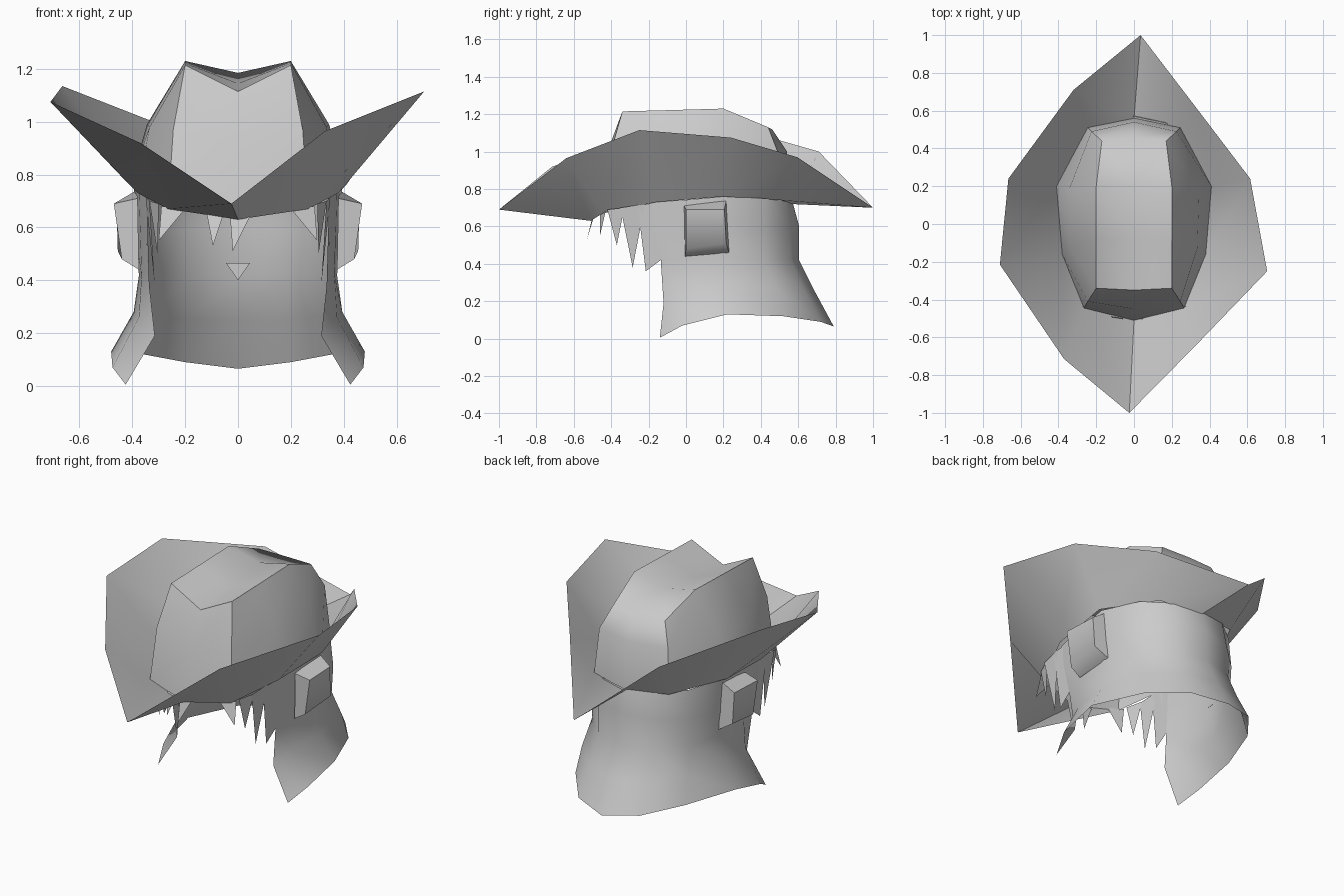
import bpy
import bmesh
import math

cube = bpy.data.objects.get("Cube")
if cube:
    bpy.data.objects.remove(cube, do_unlink=True)

# Single plain grey material
grey = bpy.data.materials.new("plain_grey")
grey.use_nodes = True
GREY = (0.6, 0.6, 0.6, 1)
grey.diffuse_color = GREY
grey.node_tree.nodes["Principled BSDF"].inputs["Base Color"].default_value = GREY


def finish(name, bm, angle=50):
    bmesh.ops.remove_doubles(bm, verts=bm.verts, dist=0.0005)
    bmesh.ops.recalc_face_normals(bm, faces=bm.faces)
    me = bpy.data.meshes.new(name)
    bm.to_mesh(me)
    bm.free()
    me.materials.append(grey)
    ob = bpy.data.objects.new(name, me)
    bpy.context.collection.objects.link(ob)
    bpy.ops.object.select_all(action='DESELECT')
    ob.select_set(True)
    bpy.context.view_layer.objects.active = ob
    bpy.ops.object.shade_smooth_by_angle(angle=math.radians(angle))
    return ob


def ring(half):
    """Full loop from a half loop running front to back along +x."""
    return half + [(-x, y, z) for x, y, z in half[-2:0:-1]]


def loft(bm, rows, closed):
    """Quads between successive rows of points."""
    grid = [[bm.verts.new(p) for p in row] for row in rows]
    n = len(rows[0])
    for a, b in zip(grid, grid[1:]):
        for i in range(n if closed else n - 1):
            j = (i + 1) % n
            bm.faces.new((a[i], a[j], b[j], b[i]))
    return grid


# Brim: thin upturned sheet, slightly skewed, between the head loop and the rim
head_loop = ring([(0, -0.51, 0.63), (0.265, -0.445, 0.67), (0.38, -0.16, 0.73),
                  (0.41, 0.2, 0.76), (0.245, 0.51, 0.74), (0, 0.56, 0.72)])
rim = [(-0.025, -1.0, 0.69), (0.33, -0.64, 0.965), (0.705, -0.25, 1.115),
       (0.615, 0.24, 1.075), (0.345, 0.595, 0.97), (0.035, 1.0, 0.70),
       (-0.32, 0.71, 1.0), (-0.665, 0.24, 1.135), (-0.71, -0.215, 1.075),
       (-0.37, -0.715, 0.92)]
bm = bmesh.new()
loft(bm, [head_loop, rim], True)
finish("hat_brim", bm)

# Crown: walls narrowing to two ridges with a creased valley between them
shoulder = ring([(0, -0.45, 0.92), (0.245, -0.41, 0.97), (0.335, -0.13, 0.98),
                 (0.345, 0.18, 0.99), (0.225, 0.49, 1.0), (0, 0.54, 1.0)])
ridge_half = [(0, -0.35, 1.115), (0.2, -0.34, 1.215), (0.2, -0.08, 1.222),
              (0.2, 0.2, 1.23), (0.17, 0.44, 1.13), (0, 0.46, 1.12)]
bm = bmesh.new()
top = loft(bm, [head_loop, shoulder, ring(ridge_half)], True)[-1]
valley = [top[0]] + [bm.verts.new(p) for p in
                     ((0, -0.08, 1.145), (0, 0.2, 1.185))] + [top[5]]
for side in (top[1:5], top[:5:-1]):
    bm.faces.new((valley[0], side[0], side[1], valley[1]))
    bm.faces.new((valley[1], side[1], side[2], valley[2]))
    bm.faces.new((valley[2], side[2], side[3], valley[3]))
finish("hat_crown", bm)

# Hair: open-fronted curtain, each row runs from the front edge to the back
hair_rows = [
    [(0.345, -0.2, 0.73), (0.375, -0.02, 0.74), (0.395, 0.2, 0.76),
     (0.31, 0.42, 0.75), (0.17, 0.535, 0.74), (0, 0.57, 0.73)],
    [(0.345, -0.17, 0.58), (0.37, -0.02, 0.58), (0.39, 0.2, 0.58),
     (0.33, 0.42, 0.58), (0.18, 0.56, 0.59), (0, 0.605, 0.6)],
    [(0.34, -0.135, 0.42), (0.365, -0.02, 0.42), (0.375, 0.2, 0.42),
     (0.32, 0.42, 0.42), (0.18, 0.56, 0.42), (0, 0.605, 0.42)],
    [(0.315, -0.12, 0.19), (0.375, -0.02, 0.26), (0.395, 0.2, 0.28),
     (0.345, 0.48, 0.27), (0.19, 0.635, 0.25), (0, 0.69, 0.25)],
    [(0.425, -0.14, 0.005), (0.475, -0.02, 0.07), (0.48, 0.22, 0.13),
     (0.36, 0.52, 0.12), (0.2, 0.72, 0.09), (0, 0.79, 0.065)],
]
bm = bmesh.new()
loft(bm, [r + [(-x, y, z) for x, y, z in r[-2::-1]] for r in hair_rows], False)
finish("hair_curtain", bm, 60)

# Ears: shallow bulging patches on both sides of the head
for name, s in (("left_ear", 1), ("right_ear", -1)):
    bm = bmesh.new()
    base = [(0.375, -0.005, 0.44), (0.375, 0.23, 0.46), (0.385, 0.215, 0.74), (0.38, -0.01, 0.71)]
    face = [(0.44, 0.0, 0.48), (0.455, 0.215, 0.51), (0.46, 0.205, 0.69), (0.47, 0.0, 0.69)]
    outer = loft(bm, [[(s * x, y, z) for x, y, z in r] for r in (base, face)], True)[-1]
    bm.faces.new(outer)
    finish(name, bm, 60)

# Fringe: pointed locks (base start, base end, tip) hanging under the brim
side_locks = [
    ((0.345, -0.26, 0.72), (0.35, -0.13, 0.72), (0.335, -0.215, 0.36)),
    ((0.35, -0.13, 0.72), (0.34, -0.135, 0.42), (0.335, -0.215, 0.36)),
    ((0.335, -0.35, 0.70), (0.35, -0.22, 0.72), (0.315, -0.285, 0.38)),
    ((0.30, -0.42, 0.69), (0.335, -0.33, 0.70), (0.305, -0.37, 0.50)),
    ((0.20, -0.46, 0.67), (0.29, -0.43, 0.68), (0.30, -0.46, 0.55)),
]
front_locks = [
    ((-0.12, -0.49, 0.66), (-0.055, -0.5, 0.65), (-0.095, -0.53, 0.53)),
    ((-0.03, -0.5, 0.64), (0.05, -0.5, 0.65), (-0.02, -0.535, 0.51)),
]
locks = front_locks + side_locks + [[(-x, y, z) for x, y, z in t] for t in side_locks]
bm = bmesh.new()
for tri in locks:
    bm.faces.new([bm.verts.new(p) for p in tri])
finish("fringe", bm, 20)

# Small triangular lock on the inside of the back hair
bm = bmesh.new()
bm.faces.new([bm.verts.new(p) for p in ((-0.045, 0.585, 0.465), (0.045, 0.585, 0.465), (0, 0.585, 0.4))])
finish("inner_lock", bm)
